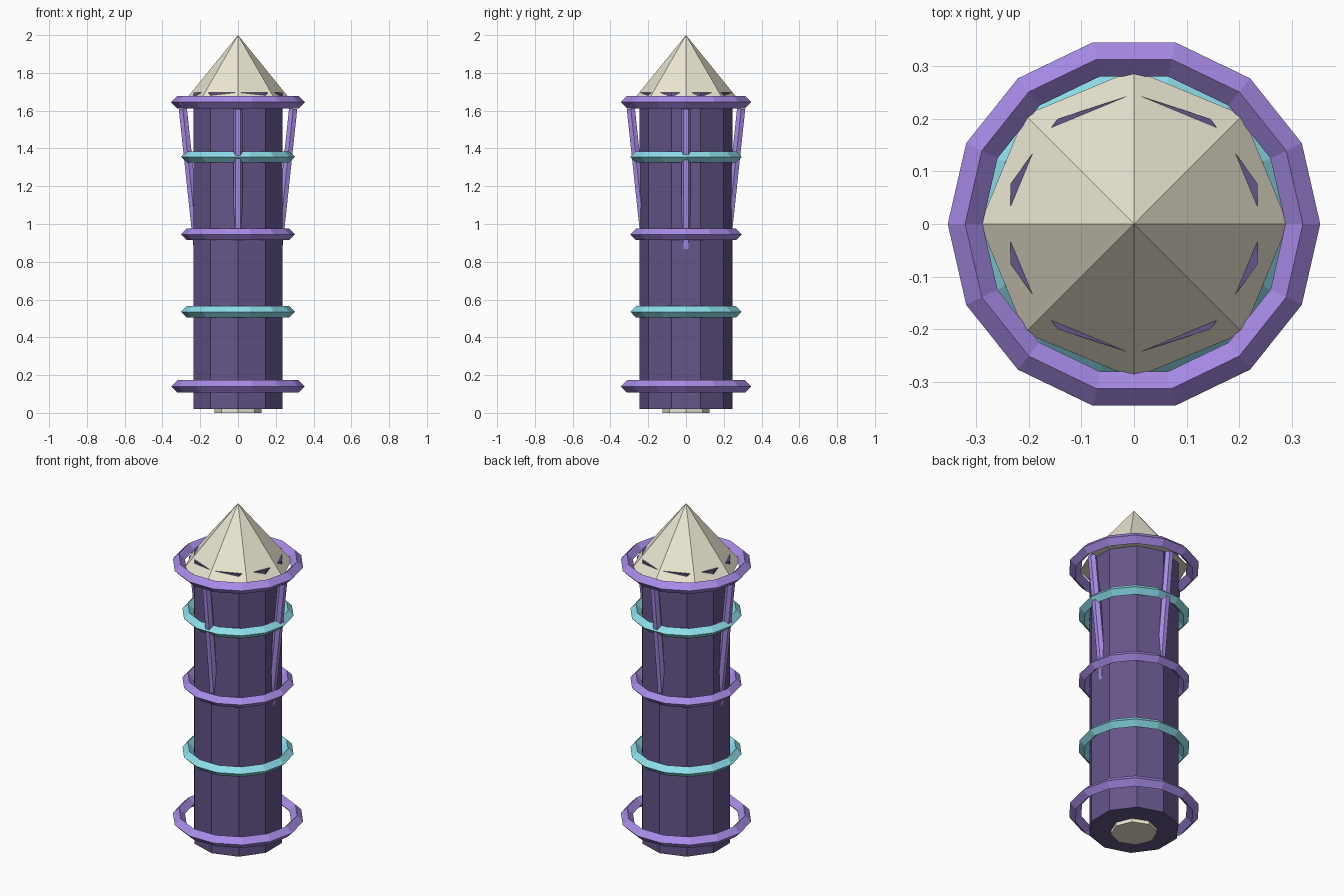
import bpy
from math import pi, cos, sin
from mathutils import Vector

if "Cube" in bpy.data.objects:
    bpy.data.objects.remove(bpy.data.objects["Cube"])


def material(name, r, g, b):
    m = bpy.data.materials.new(name)
    m.diffuse_color = (r, g, b, 1)
    m.use_nodes = True
    m.node_tree.nodes["Principled BSDF"].inputs["Base Color"].default_value = m.diffuse_color
    return m


PLUM = material("plum", 0.13, 0.09, 0.25)
VIOLET = material("violet", 0.39, 0.26, 0.80)
TEAL = material("teal", 0.27, 0.74, 0.83)
CREAM = material("cream", 0.84, 0.80, 0.65)


def finish(name, mat):
    o = bpy.context.object
    o.name = name
    o.data.materials.append(mat)
    return o


def prism(name, mat, sides, r_bottom, r_top, z0, z1, turn=0.0):
    bpy.ops.mesh.primitive_cone_add(vertices=sides, radius1=r_bottom, radius2=r_top,
                                    depth=z1 - z0, location=(0, 0, (z0 + z1) / 2),
                                    rotation=(0, 0, turn))
    return finish(name, mat)


def ring(name, mat, z, major, minor):
    bpy.ops.mesh.primitive_torus_add(major_segments=14, minor_segments=4,
                                     major_radius=major, minor_radius=minor,
                                     location=(0, 0, z))
    return finish(name, mat)


def strut(name, mat, angle):
    d = Vector((cos(angle), sin(angle), 0))
    low, high = d * 0.209 + Vector((0, 0, 0.83)), d * 0.292 + Vector((0, 0, 1.61))
    axis = high - low
    bpy.ops.mesh.primitive_cylinder_add(vertices=6, radius=0.025, depth=axis.length)
    o = finish(name, mat)
    # local y turned outward first, then the shaft is tilted
    side = Vector((0, 0, 1)).cross(d)
    turn = Vector((1, 0, 0)).rotation_difference(d) if angle != pi else None
    z = axis.normalized()
    x = z.cross(side).normalized() * -1
    from mathutils import Matrix
    m = Matrix((x, z.cross(x), z)).transposed().to_4x4()
    o.matrix_world = Matrix.Translation((low + high) / 2) @ m
    return o


# Core shaft, base plug and pointed tip
prism("base_plug", CREAM, 8, 0.125, 0.125, 0.0, 0.05)
prism("body", PLUM, 10, 0.247, 0.247, 0.021, 1.695)
prism("tip", CREAM, 8, 0.293, 0.0, 1.64, 2.0)

# Bands around the shaft
ring("lower_end_ring", VIOLET, 0.14, 0.321, 0.033)
ring("lower_glow_ring", TEAL, 0.535, 0.272, 0.03)
ring("middle_ring", VIOLET, 0.945, 0.272, 0.03)
ring("upper_glow_ring", TEAL, 1.355, 0.272, 0.03)
ring("upper_end_ring", VIOLET, 1.645, 0.321, 0.033)

# Flared struts under the tip
for i in range(4):
    strut(f"strut_{i + 1}", VIOLET, i * pi / 2)
